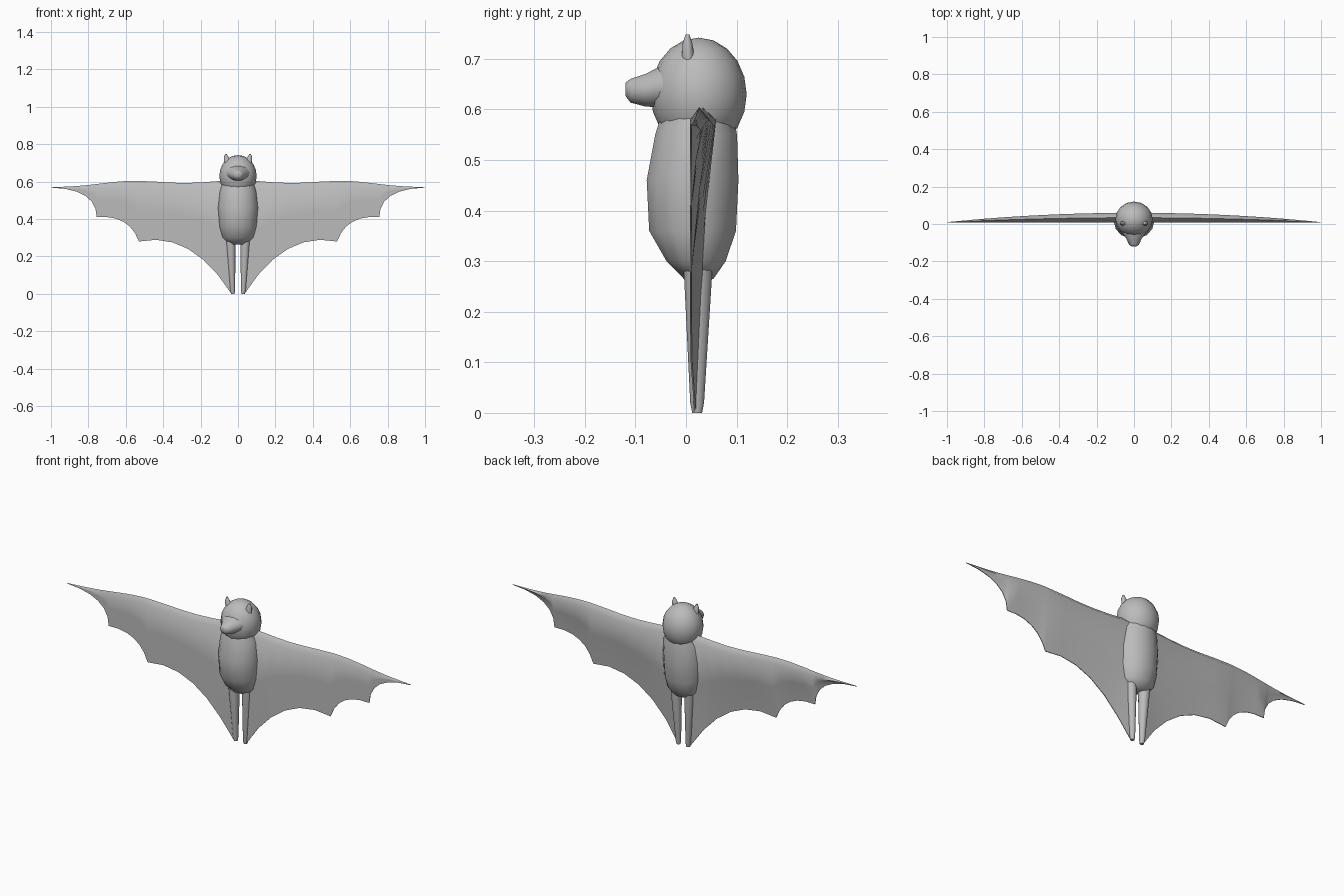
import bpy, bmesh, math
from mathutils import Vector

default_cube = bpy.data.objects.get("Cube")
if default_cube:
    bpy.data.objects.remove(default_cube)

plain_grey = bpy.data.materials.new("plain grey")
plain_grey.use_nodes = True
colour = (0.5, 0.5, 0.5, 1)
plain_grey.diffuse_color = colour
shader = plain_grey.node_tree.nodes["Principled BSDF"]
shader.inputs["Base Color"].default_value = colour


def finish(obj, mirrored=False):
    """Colour, mirror and smooth a finished part."""
    obj.data.materials.append(plain_grey)
    if mirrored:
        mirror = obj.modifiers.new("mirror", "MIRROR")
        mirror.use_mirror_merge = False
    bpy.ops.object.select_all(action="DESELECT")
    obj.select_set(True)
    bpy.context.view_layer.objects.active = obj
    bpy.ops.object.shade_smooth_by_angle(angle=math.radians(60))


def loft(name, rings, mirrored=False):
    """Skin a list of equal-length point rings and cap both ends."""
    bm = bmesh.new()
    loops = [[bm.verts.new(point) for point in ring] for ring in rings]
    for lower, upper in zip(loops, loops[1:]):
        for i in range(len(lower)):
            bm.faces.new((lower[i - 1], lower[i], upper[i], upper[i - 1]))
    bm.faces.new(loops[0])
    bm.faces.new(loops[-1])
    bmesh.ops.recalc_face_normals(bm, faces=bm.faces)
    mesh = bpy.data.meshes.new(name)
    bm.to_mesh(mesh)
    bm.free()
    obj = bpy.data.objects.new(name, mesh)
    bpy.context.collection.objects.link(obj)
    finish(obj, mirrored)


def ellipse(centre, across, along, sides=14):
    """Ring of points spanned by two half-axis vectors."""
    turns = [math.tau * i / sides for i in range(sides)]
    return [centre + across * math.cos(turn) + along * math.sin(turn)
            for turn in turns]


def level_ring(x, y, z, width, depth):
    return ellipse(Vector((x, y, z)), Vector((width, 0, 0)), Vector((0, depth, 0)))


def facing_ring(y, z, width, height):
    return ellipse(Vector((0, y, z)), Vector((width, 0, 0)), Vector((0, 0, height)))


# Torso, from the hips up into the head
loft("body", [
    level_ring(0, .025, .265, .05, .03),
    level_ring(0, .02, .3, .085, .06),
    level_ring(0, .013, .36, .1, .088),
    level_ring(0, .013, .46, .108, .093),
    level_ring(0, .02, .55, .1, .083),
    level_ring(0, .025, .64, .07, .06)])

# Rounded head
bpy.ops.mesh.primitive_uv_sphere_add(segments=16, ring_count=10, location=(0, .025, .63))
head = bpy.context.object
head.name = "head"
head.scale = (.1, .095, .112)
finish(head)

# Snout, narrowing to a blunt nose
loft("snout", [
    facing_ring(0, .65, .08, .045),
    facing_ring(-.05, .645, .06, .042),
    facing_ring(-.08, .638, .04, .033),
    facing_ring(-.11, .637, .027, .024),
    facing_ring(-.12, .64, .013, .013)])

# Ears
loft("ears", [
    level_ring(.052, .005, .69, .022, .014),
    level_ring(.063, .003, .73, .013, .01),
    level_ring(.065, .003, .748, .004, .004)], mirrored=True)

# Legs, tapering straight down to the feet
loft("legs", [
    level_ring(.028, .022, 0, .01, .01),
    level_ring(.029, .022, .02, .013, .014),
    level_ring(.04, .024, .3, .028, .03)], mirrored=True)


def scallop(start, control, end, steps=6):
    """Points on a curved bay of the trailing edge, without its end."""
    start, control, end = Vector(start), Vector(control), Vector(end)
    fractions = [i / steps for i in range(steps)]
    return [start.lerp(control, t).lerp(control.lerp(end, t), t) for t in fractions]


def wing_section(x, low):
    """Wedge with a rounded leading edge and a thin trailing edge."""
    top = .6 + .007 * math.cos(11 * (x - .57)) - .03 * x ** 4
    back = .06 - .05 * x * x
    front = .008
    trailing = max(front, .02 - x / 10)
    lip = min(.025, (top - low) / 3)
    middle = (top + low) / 2
    profile = [(trailing, low), (front, middle), (front, top - lip),
               ((front + back) / 2, top), (back, top - lip),
               ((trailing + back) / 2, middle), (trailing + .003, low)]
    return [(x, y, z) for y, z in profile]


# Wings, with three bays between the foot, two finger points and the tip
foot, inner_point, outer_point, tip = (.035, 0), (.53, .28), (.755, .41), (.997, .568)
trailing_edge = (scallop(foot, (.25, .34), inner_point)
                 + scallop(inner_point, (.58, .425), outer_point)
                 + scallop(outer_point, (.757, .56), tip)
                 + [Vector(tip)])
loft("wings", [wing_section(x, low) for x, low in trailing_edge], mirrored=True)
